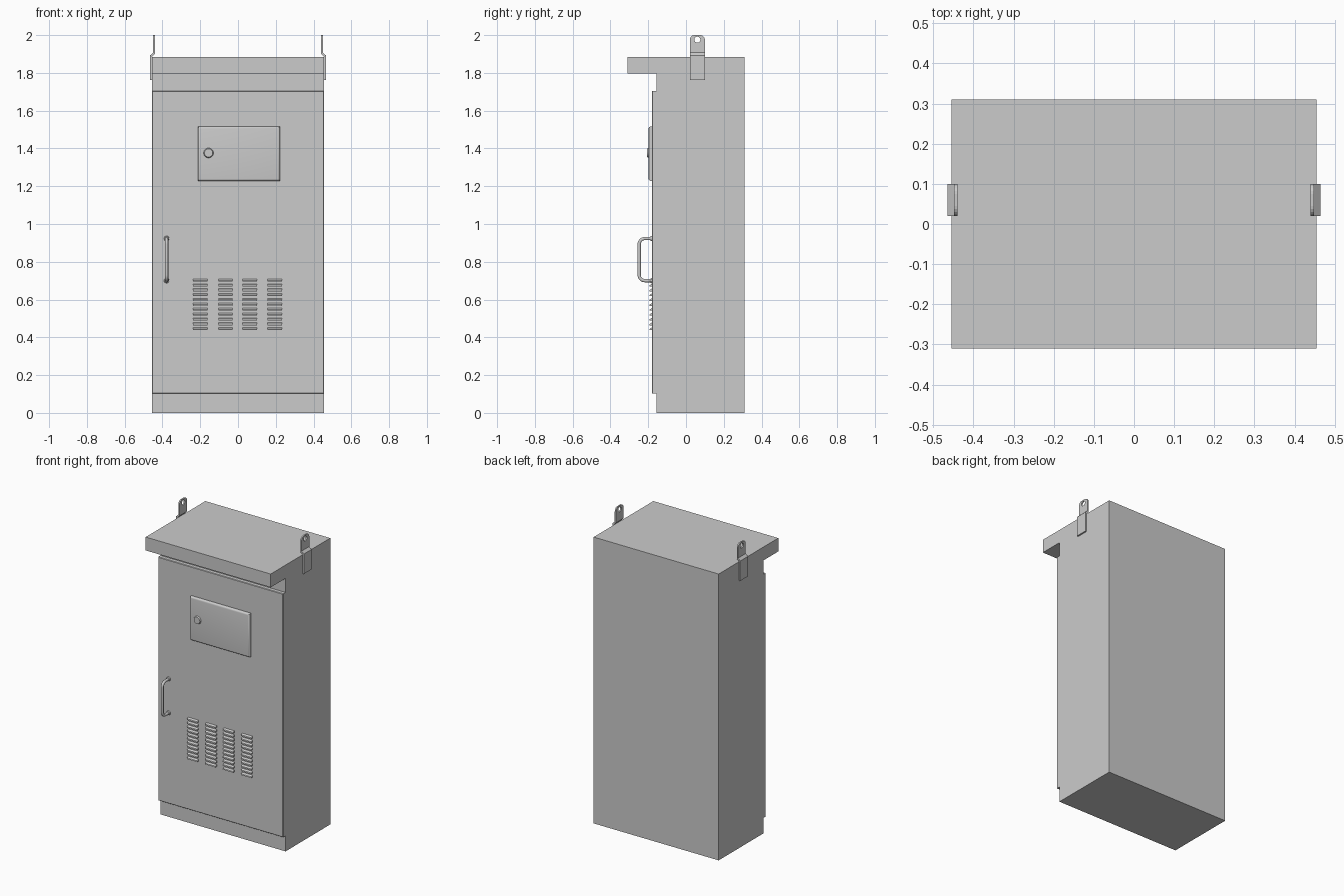
import bpy, bmesh, math
from mathutils import Matrix

if "Cube" in bpy.data.objects:
    bpy.data.objects.remove(bpy.data.objects["Cube"])


def make_object(name, bm, smooth=False):
    bmesh.ops.recalc_face_normals(bm, faces=bm.faces)
    mesh = bpy.data.meshes.new(name)
    bm.to_mesh(mesh)
    bm.free()
    obj = bpy.data.objects.new(name, mesh)
    bpy.context.collection.objects.link(obj)
    if smooth:
        bpy.ops.object.select_all(action='DESELECT')
        bpy.context.view_layer.objects.active = obj
        obj.select_set(True)
        bpy.ops.object.shade_smooth_by_angle(angle=math.radians(35))
    return obj


def extrude_x(bm, profile, x0, x1):
    """Solid from a (y, z) profile between two x positions."""
    face = bm.faces.new([bm.verts.new((x0, y, z)) for y, z in profile])
    res = bmesh.ops.extrude_face_region(bm, geom=[face])
    verts = [v for v in res['geom'] if isinstance(v, bmesh.types.BMVert)]
    bmesh.ops.translate(bm, verts=verts, vec=(x1 - x0, 0, 0))


def front_box(name, x0, x1, y0, y1, z0, z1, bevel, segments):
    """Box whose front (-y) border is bevelled."""
    bm = bmesh.new()
    extrude_x(bm, [(y0, z0), (y1, z0), (y1, z1), (y0, z1)], x0, x1)
    edges = [e for e in bm.edges if all(abs(v.co.y - y0) < 1e-5 for v in e.verts)]
    bmesh.ops.bevel(bm, geom=edges, offset=bevel, segments=segments,
                    profile=0.5, affect='EDGES')
    return make_object(name, bm, segments > 1)


def disc_y(bm, x, y0, y1, z, r0, r1, segments=24):
    """Round part along y, radius r0 at the front (y0) and r1 at the back (y1)."""
    mat = Matrix.Translation((x, (y0 + y1) / 2, z)) @ Matrix.Rotation(math.pi / 2, 4, 'X')
    bmesh.ops.create_cone(bm, cap_ends=True, segments=segments, radius1=r1,
                          radius2=r0, depth=y1 - y0, matrix=mat)


# Cabinet body with the roof overhanging the front
bm = bmesh.new()
extrude_x(bm, [(-0.155, 0), (0.31, 0), (0.31, 1.885), (-0.31, 1.885),
               (-0.31, 1.797), (-0.155, 1.797)], -0.455, 0.455)
make_object("cabinet_body", bm)

# Door and small access hatch
front_box("door", -0.455, 0.455, -0.181, -0.155, 0.102, 1.705, 0.003, 1)
front_box("access_hatch", -0.213, 0.222, -0.198, -0.181, 1.228, 1.516, 0.012, 4)

# Round hatch lock
bm = bmesh.new()
disc_y(bm, -0.156, -0.206, -0.196, 1.376, 0.022, 0.027)
make_object("hatch_lock", bm, True)

# Door handle: swept tube with rounded corners
hx, z_low, z_high, y_out, y_in, r = -0.378, 0.70, 0.923, -0.248, -0.181, 0.03
path = [(y_in, z_low)]
for cz, start in ((z_low + r, -90), (z_high - r, 180)):
    for i in range(7):
        a = math.radians(start - i * 15)
        path.append((y_out + r + r * math.cos(a), cz + r * math.sin(a)))
path.append((y_in, z_high))
curve = bpy.data.curves.new("door_handle", 'CURVE')
curve.dimensions = '3D'
curve.bevel_depth = 0.009
curve.bevel_resolution = 3
curve.use_fill_caps = True
spline = curve.splines.new('POLY')
spline.points.add(len(path) - 1)
for p, (y, z) in zip(spline.points, path):
    p.co = (hx, y, z, 1)
spline.use_smooth = True
bpy.context.collection.objects.link(bpy.data.objects.new("door_handle", curve))

# Handle mounting collars
bm = bmesh.new()
for z in (z_low, z_high):
    disc_y(bm, hx, -0.189, -0.181, z, 0.012, 0.014, 16)
make_object("handle_collars", bm, True)

# Ventilation louvres: hoods opening downwards, four columns of eleven
bm = bmesh.new()
hood = [(-0.181, 0.0), (-0.194, 0.0), (-0.192, 0.007), (-0.181, 0.014)]
for cx in (-0.199, -0.066, 0.062, 0.195):
    for row in range(11):
        z0 = 0.438 + row * 0.0257
        extrude_x(bm, [(y, z0 + z) for y, z in hood], cx - 0.038, cx + 0.038)
make_object("vent_louvres", bm)


# Lifting lugs: joggled strap with a rounded top and an eye hole
def lifting_lug(name, side):
    bm = bmesh.new()
    strap = [(0.455, 1.762), (0.465, 1.762), (0.465, 1.893), (0.449, 1.908),
             (0.449, 2.0), (0.440, 2.0), (0.440, 1.902), (0.455, 1.887)]
    face = bm.faces.new([bm.verts.new((side * x, 0.02, z)) for x, z in strap])
    res = bmesh.ops.extrude_face_region(bm, geom=[face])
    verts = [v for v in res['geom'] if isinstance(v, bmesh.types.BMVert)]
    bmesh.ops.translate(bm, verts=verts, vec=(0, 0.08, 0))
    corners = [e for e in bm.edges
               if all(v.co.z > 1.99 for v in e.verts)
               and abs(e.verts[0].co.y - e.verts[1].co.y) < 1e-5]
    bmesh.ops.bevel(bm, geom=corners, offset=0.025, segments=5,
                    profile=0.5, affect='EDGES')
    lug = make_object(name, bm)

    bm = bmesh.new()
    mat = Matrix.Translation((side * 0.445, 0.06, 1.976)) @ Matrix.Rotation(math.pi / 2, 4, 'Y')
    bmesh.ops.create_cone(bm, cap_ends=True, segments=24, radius1=0.016,
                          radius2=0.016, depth=0.06, matrix=mat)
    cutter = make_object(name + "_hole_cutter", bm)
    mod = lug.modifiers.new("eye_hole", 'BOOLEAN')
    mod.object = cutter
    mod.solver = 'EXACT'
    cutter.hide_render = True
    cutter.hide_set(True)


lifting_lug("lifting_lug_left", -1)
lifting_lug("lifting_lug_right", 1)
